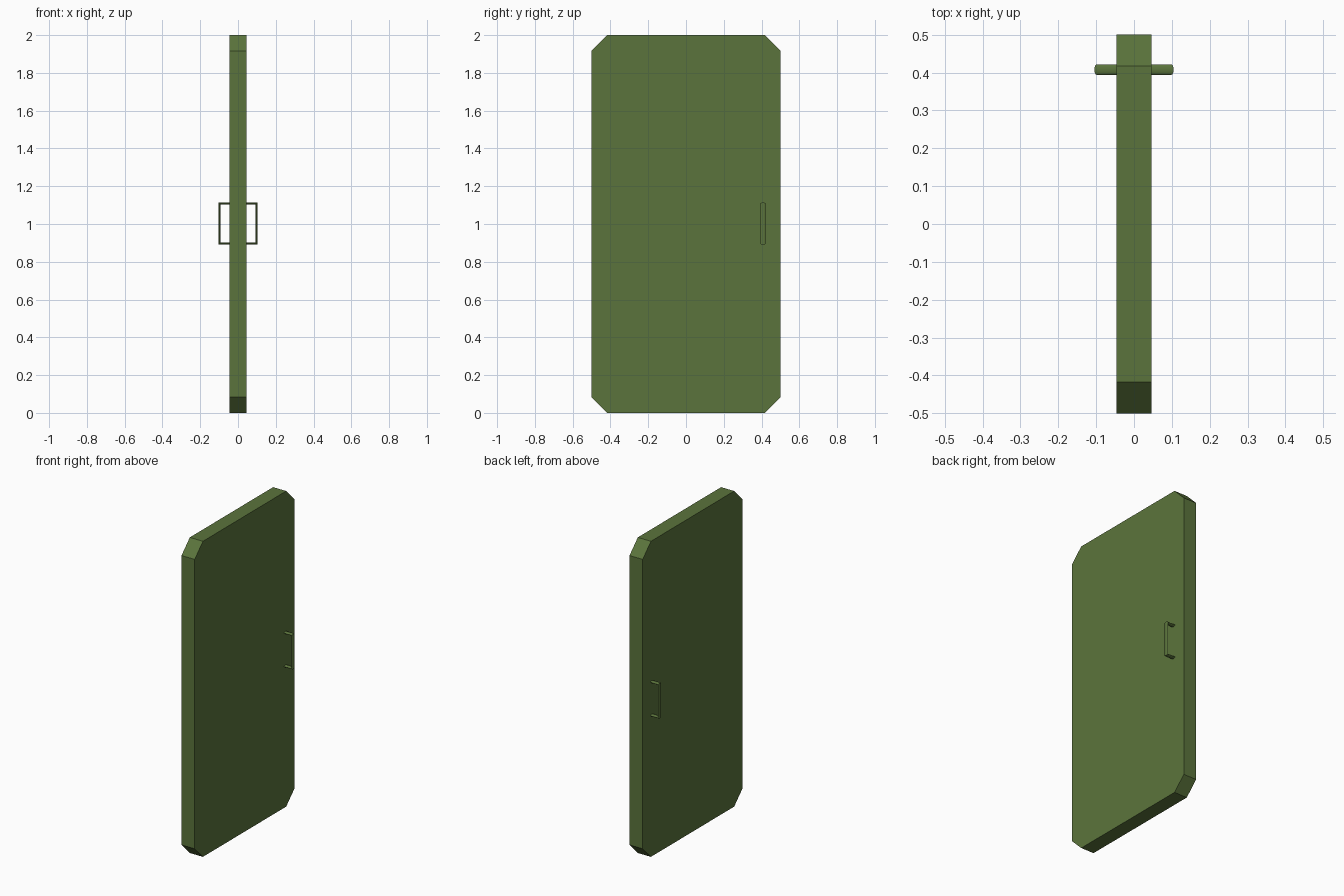
import bpy, bmesh, math

if "Cube" in bpy.data.objects:
    bpy.data.objects.remove(bpy.data.objects["Cube"])

green = bpy.data.materials.new("door_green")
green.diffuse_color = (0.105, 0.175, 0.045, 1)
green.use_nodes = True
green.node_tree.nodes["Principled BSDF"].inputs["Base Color"].default_value = green.diffuse_color


def make_object(name, bm):
    bmesh.ops.recalc_face_normals(bm, faces=bm.faces)
    me = bpy.data.meshes.new(name)
    bm.to_mesh(me)
    bm.free()
    me.materials.append(green)
    ob = bpy.data.objects.new(name, me)
    bpy.context.collection.objects.link(ob)
    return ob


# Door slab: chamfered rectangle extruded through its thickness
T, W, H, C = 0.046, 0.5, 2.0, 0.083
outline = [(-W + C, 0), (W - C, 0), (W, C), (W, H - C),
           (W - C, H), (-W + C, H), (-W, H - C), (-W, C)]
bm = bmesh.new()
face = bm.faces.new([bm.verts.new((-T, y, z)) for y, z in outline])
ext = bmesh.ops.extrude_face_region(bm, geom=[face])
bmesh.ops.translate(bm, vec=(2 * T, 0, 0),
                    verts=[v for v in ext["geom"] if isinstance(v, bmesh.types.BMVert)])
make_object("door_panel", bm)


# Pull handle: flattened round section swept along a mitred U-shaped path
def make_handle(name, side):
    y0, ry, r, n = 0.408, 0.014, 0.0055, 12
    x_out, z_low, z_high = 0.099, 0.896, 1.108
    # each station: position and the mitred in-plane offset direction
    path = [(T - 0.01, z_low, 0, -1), (x_out, z_low, 1, -1),
            (x_out, z_high, 1, 1), (T - 0.01, z_high, 0, 1)]
    bm = bmesh.new()
    rings = []
    for x, z, dx, dz in path:
        ring = []
        for i in range(n):
            a = 2 * math.pi * i / n
            o = r * math.cos(a)
            ring.append(bm.verts.new((side * (x + dx * o), y0 + ry * math.sin(a), z + dz * o)))
        rings.append(ring)
    for a, b in zip(rings, rings[1:]):
        for i in range(n):
            j = (i + 1) % n
            bm.faces.new((a[i], a[j], b[j], b[i]))
    bm.faces.new(rings[0])
    bm.faces.new(rings[-1])
    ob = make_object(name, bm)
    bpy.ops.object.select_all(action='DESELECT')
    ob.select_set(True)
    bpy.context.view_layer.objects.active = ob
    bpy.ops.object.shade_smooth_by_angle(angle=math.radians(40))


make_handle("handle_left", -1)
make_handle("handle_right", 1)
